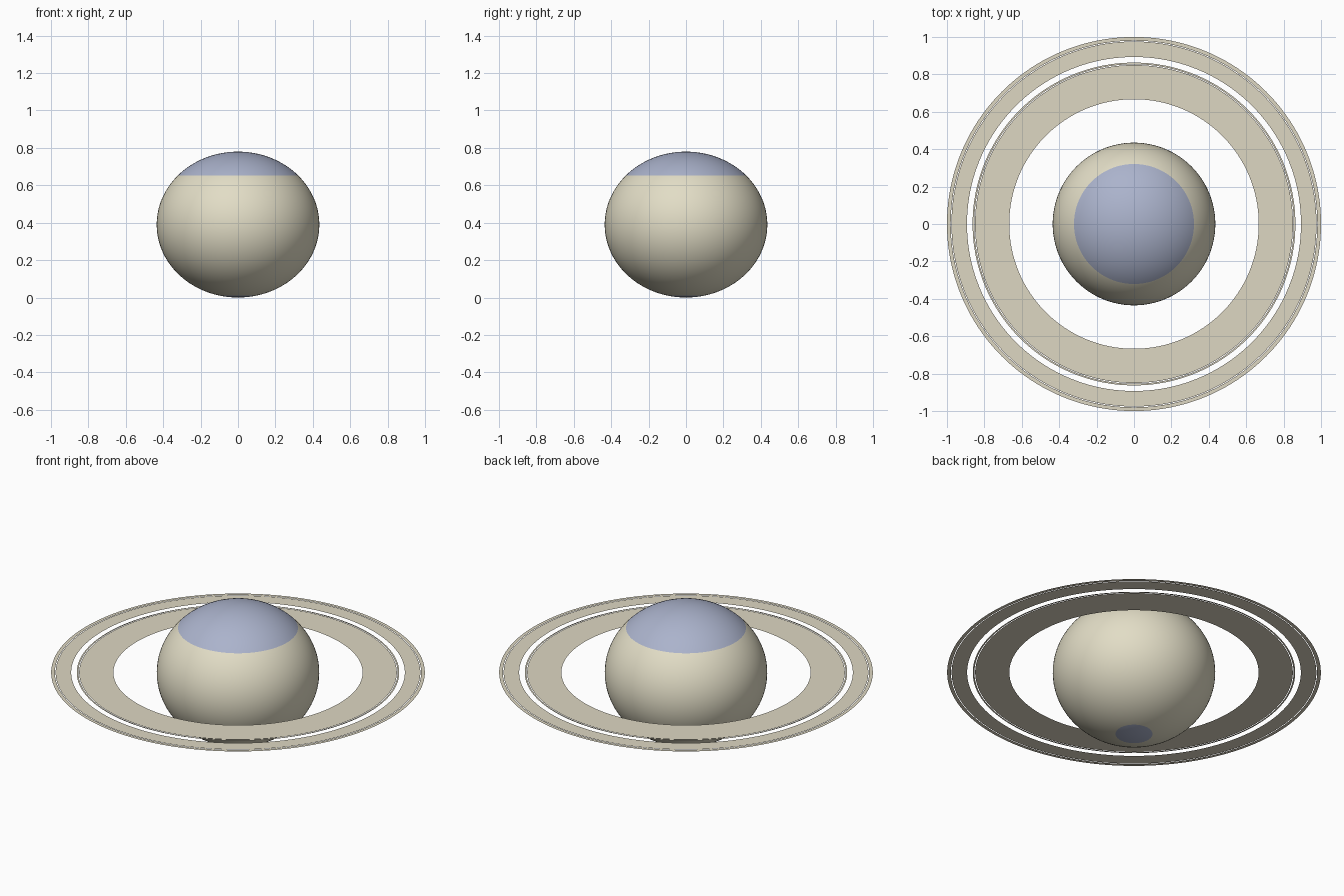
import bpy, bmesh, math
from mathutils import Matrix

if "Cube" in bpy.data.objects:
    bpy.data.objects.remove(bpy.data.objects["Cube"])

CENTER_Z = 0.393
EQUATOR_R, POLE_R = 0.435, 0.39


def material(name, rgb):
    """Flat colour given as 0-255 sRGB, stored as linear."""
    lin = [((c / 255 + 0.055) / 1.055) ** 2.4 for c in rgb]
    m = bpy.data.materials.new(name)
    m.diffuse_color = (*lin, 1)
    m.use_nodes = True
    m.node_tree.nodes["Principled BSDF"].inputs["Base Color"].default_value = m.diffuse_color
    return m


def add_object(name, bm, mats):
    me = bpy.data.meshes.new(name)
    bm.to_mesh(me)
    bm.free()
    for m in mats:
        me.materials.append(m)
    ob = bpy.data.objects.new(name, me)
    bpy.context.collection.objects.link(ob)
    return ob


cream = material("cream", (226, 221, 198))
blue_grey = material("blue_grey", (171, 179, 204))
ring_tan = material("ring_tan", (222, 215, 194))

# Planet: flattened sphere, cut at the edges of the two polar caps
CAP_NORTH, CAP_SOUTH = 0.656, CENTER_Z - POLE_R * math.sqrt(1 - (0.1 / EQUATOR_R) ** 2)
bm = bmesh.new()
bmesh.ops.create_uvsphere(bm, u_segments=96, v_segments=48, radius=1)
bm.transform(Matrix.Translation((0, 0, CENTER_Z))
             @ Matrix.Diagonal((EQUATOR_R, EQUATOR_R, POLE_R, 1)))
for z in (CAP_NORTH, CAP_SOUTH):
    bmesh.ops.bisect_plane(bm, geom=bm.verts[:] + bm.edges[:] + bm.faces[:],
                           plane_co=(0, 0, z), plane_no=(0, 0, 1))
for f in bm.faces:
    f.smooth = True
    z = f.calc_center_median().z
    f.material_index = int(z > CAP_NORTH or z < CAP_SOUTH)
add_object("planet", bm, [cream, blue_grey])

# Rings: flat sheets facing up, split by one wide and two hairline gaps
RINGS = {
    "inner_ring": (0.667, 0.850),
    "inner_ringlet": (0.854, 0.863),
    "outer_ring": (0.893, 0.976),
    "outer_ringlet": (0.980, 1.0),
}
SIDES = 160
for name, radii in RINGS.items():
    bm = bmesh.new()
    loops = [[bm.verts.new((r * math.cos(a), r * math.sin(a), CENTER_Z))
              for a in (2 * math.pi * i / SIDES for i in range(SIDES))] for r in radii]
    inner, outer = loops
    for i in range(SIDES):
        j = (i + 1) % SIDES
        bm.faces.new((inner[i], outer[i], outer[j], inner[j]))
    add_object(name, bm, [ring_tan])
# Stand the planet exactly on the ground
for ob in bpy.context.collection.objects:
    ob.location.z = POLE_R - CENTER_Z
